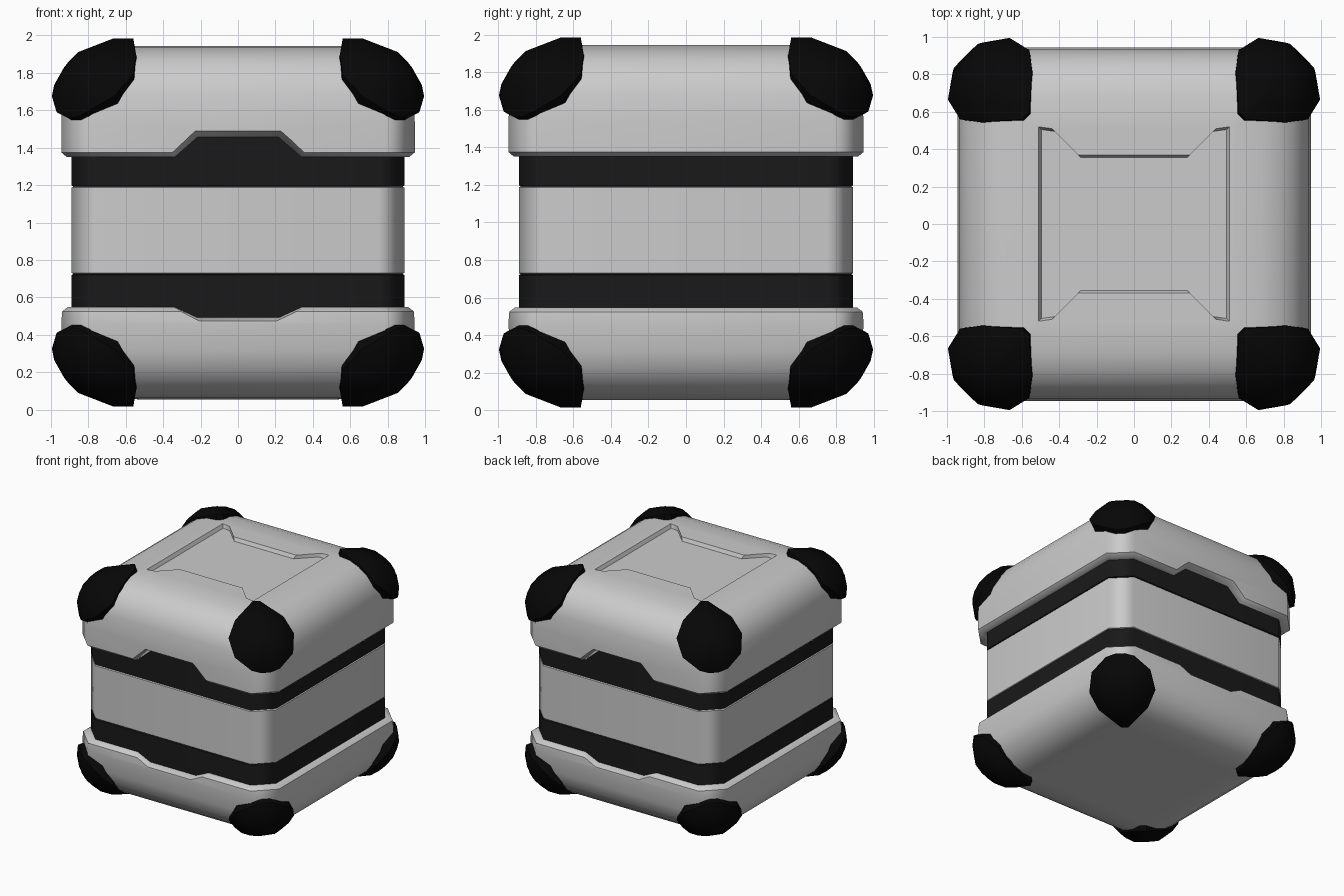
import bpy, bmesh, math
from mathutils import Vector

if "Cube" in bpy.data.objects:
    bpy.data.objects.remove(bpy.data.objects["Cube"])


def material(name, value):
    m = bpy.data.materials.new(name)
    m.diffuse_color = (value, value, value, 1)
    m.use_nodes = True
    m.node_tree.nodes["Principled BSDF"].inputs["Base Color"].default_value = m.diffuse_color
    return m


BAND = material("dark_band", 0.010)
RUBBER = material("black_rubber", 0.002)


def loft(name, rings, mat=None, z=0.0):
    """Skin a list of equal-length vertex rings and cap both ends."""
    bm = bmesh.new()
    vs = [[bm.verts.new(p) for p in r] for r in rings]
    n = len(rings[0])
    for a, b in zip(vs, vs[1:]):
        for i in range(n):
            j = (i + 1) % n
            bm.faces.new((a[i], a[j], b[j], b[i]))
    bm.faces.new(vs[0])
    bm.faces.new(vs[-1])
    bmesh.ops.recalc_face_normals(bm, faces=bm.faces)
    me = bpy.data.meshes.new(name)
    bm.to_mesh(me)
    bm.free()
    ob = bpy.data.objects.new(name, me)
    ob.location.z = z
    bpy.context.collection.objects.link(ob)
    if mat:
        me.materials.append(mat)
    return ob


def octagon(w, c, z):
    """Square of half width w with corners chamfered by c, at height z."""
    k = w - c
    return [(x, y, z) for x, y in ((w, k), (k, w), (-k, w), (-w, k),
                                   (-w, -k), (-k, -w), (k, -w), (w, -k))]


def select(ob):
    bpy.ops.object.select_all(action='DESELECT')
    ob.select_set(True)
    bpy.context.view_layer.objects.active = ob


def smooth(ob, deg=48):
    select(ob)
    bpy.ops.object.shade_smooth_by_angle(angle=math.radians(deg))
    ob.modifiers.new("weighted", 'WEIGHTED_NORMAL').keep_sharp = True


def cut(ob, cutter):
    select(ob)
    mod = ob.modifiers.new("cut", 'BOOLEAN')
    mod.operation = 'DIFFERENCE'
    mod.solver = 'EXACT'
    mod.object = cutter
    bpy.ops.object.modifier_apply(modifier=mod.name)
    bpy.data.objects.remove(cutter)


def shell(name, rim, side):
    """Outer shell: lip rings (w, c, z), then a full rounded bevel to the flat end."""
    rings = [octagon(w, c, z) for w, c, z in rim]
    R, half, steps, e = 0.405, 0.945, 6, 2 / 2.6
    for i in range(steps + 1):
        t = i / steps
        a = t * math.pi / 2
        w = half - R + R * max(math.cos(a), 0) ** e
        rings.append(octagon(w, 0.16 - 0.14 * t * t,
                             1 + side * (half - R + R * math.sin(a) ** e)))
    return loft(name, rings)


def notch(inner, outer):
    """Front and back tapered trapezoid cutters; each profile is (x, z) pairs."""
    for s in (-1, 1):
        rings = []
        for y, prof in ((0.80, inner), (0.885, inner), (0.97, outer)):
            half = [(x, s * y, z) for x, z in prof]
            rings.append(half + [(-x, yy, z) for x, yy, z in reversed(half)])
        yield loft("notch_cutter", rings)


# Body and the two dark bands, with fine grooves between them
for name, z0, z1, mat in (("body", 0.725, 1.192, None),
                          ("lower_band", 0.40, 0.725, BAND),
                          ("upper_band", 1.192, 1.56, BAND)):
    w, c, g = 0.889, 0.143, 0.009
    smooth(loft(name, [octagon(w - g, c, z0), octagon(w, c, z0 + g * 0.6),
                       octagon(w, c, z1 - g * 0.6), octagon(w - g, c, z1)], mat))

# Lid with notched lip and recessed top panel
lid = shell("lid", [(0.88, 0.14, 1.35), (0.915, 0.15, 1.35), (0.945, 0.16, 1.375)], 1)
for c in notch([(0.392, 1.30), (0.215, 1.455)], [(0.45, 1.30), (0.235, 1.503)]):
    cut(lid, c)
quarter = [(0.51, 0.52), (0.44, 0.51), (0.30, 0.37)]


def panel(k, z):
    q = [(x - k, y - k) for x, y in quarter]
    top = q + [(-x, y) for x, y in reversed(q)]
    return [(x, y, z) for x, y in top] + [(x, -y, z) for x, y in reversed(top)]


cut(lid, loft("panel_cutter", [panel(0.015, 1.915), panel(0, 1.945), panel(0, 2.0)]))
smooth(lid)

# Base shell with shallow notches
base = shell("base", [(0.88, 0.14, 0.548), (0.91, 0.15, 0.548), (0.94, 0.16, 0.525)], -1)
for c in notch([(0.41, 0.58), (0.22, 0.493)], [(0.43, 0.58), (0.20, 0.465)]):
    cut(base, c)
smooth(base)

# Domed corner bumpers, one modelled and mirrored to all eight corners
half = [(0.56, 0.60, 0.985), (0.545, 0.82, 0.90), (0.56, 0.93, 0.79),
        (0.665, 0.995, 0.675), (0.81, 0.97, 0.59), (0.865, 0.92, 0.565)]
rim = [Vector(p) for p in half] + [Vector((y, x, z)) for x, y, z in reversed(half)]
centre = sum(rim, Vector()) / len(rim)
normal = Vector((1, 1, 1.4)).normalized()


def dome(scale, lift):
    return [centre + (p - centre) * scale + normal * lift for p in rim]


bumpers = loft("corner_bumpers", [dome(0.84, -0.10), dome(1, 0), dome(0.8, 0.065),
                                  dome(0.5, 0.12), dome(0.2, 0.145)], RUBBER, 1.0)
mirror = bumpers.modifiers.new("mirror", 'MIRROR')
mirror.use_axis = (True, True, True)
mirror.use_mirror_merge = False
select(bumpers)
bpy.ops.object.shade_smooth_by_angle(angle=math.radians(35))
